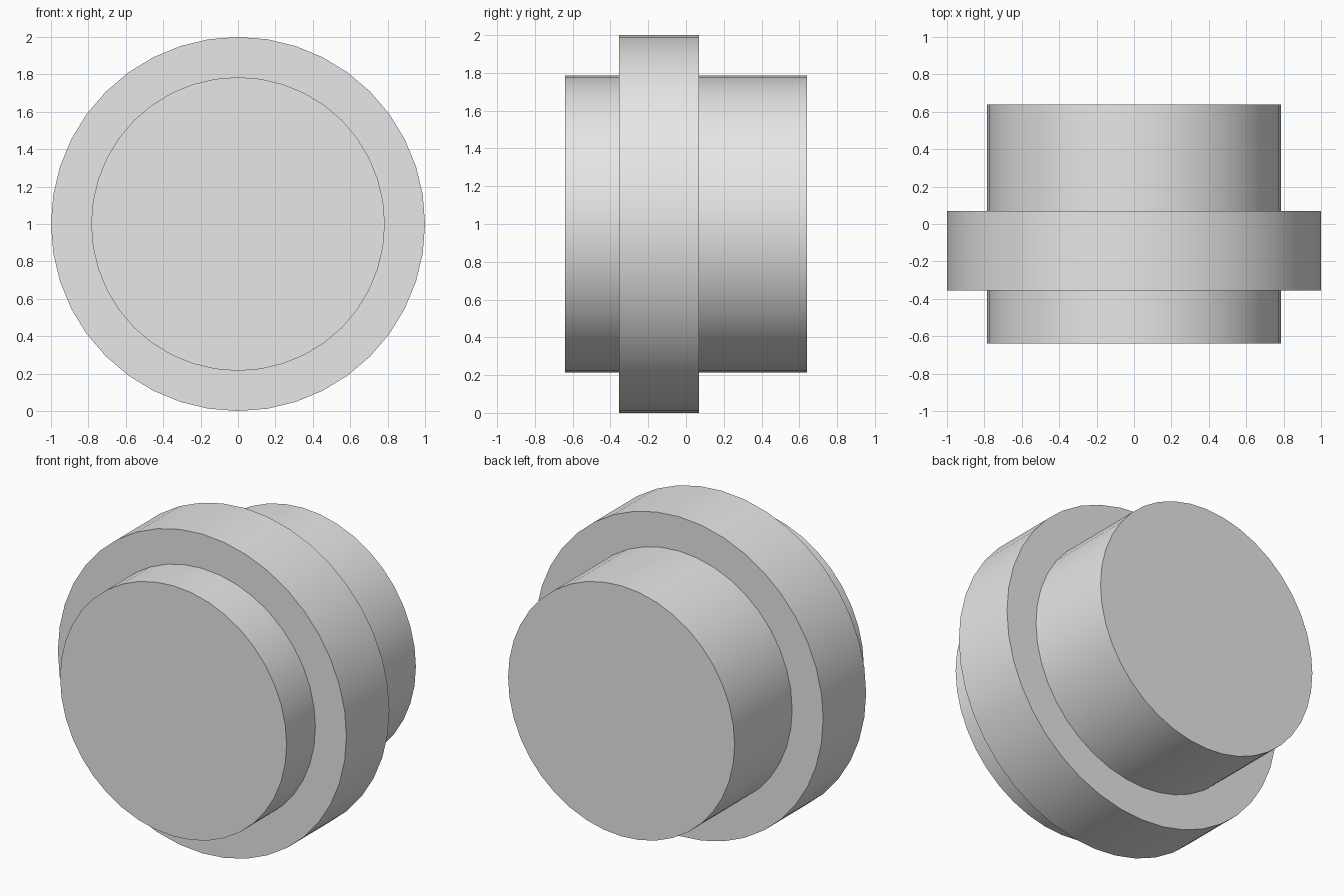
import bpy
import bmesh
import math
from mathutils import Matrix, Vector

if "Cube" in bpy.data.objects:
    bpy.data.objects.remove(bpy.data.objects["Cube"], do_unlink=True)

SIDES = 40
CORE_R, FLANGE_R = 0.785, 1.0
FRONT, FLANGE_FRONT, FLANGE_BACK, BACK = -0.64, -0.355, 0.07, 0.64

# Plain grey material
grey = bpy.data.materials.new("plain grey")
grey.use_nodes = True
colour = (0.8, 0.8, 0.8, 1.0)
grey.diffuse_color = colour
grey.node_tree.nodes["Principled BSDF"].inputs["Base Color"].default_value = colour

# Stepped outline as (radius, y), turned about the y axis
outline = [
    (CORE_R, FRONT), (CORE_R, FLANGE_FRONT),
    (FLANGE_R, FLANGE_FRONT), (FLANGE_R, FLANGE_BACK),
    (CORE_R, FLANGE_BACK), (CORE_R, BACK),
]

bm = bmesh.new()
rings = []
for radius, y in outline:
    angles = [2 * math.pi * i / SIDES for i in range(SIDES)]
    rings.append([bm.verts.new((radius * math.cos(a), y, radius * math.sin(a)))
                  for a in angles])

# Walls and shoulders
for ring, following in zip(rings, rings[1:]):
    for i in range(SIDES):
        j = (i + 1) % SIDES
        bm.faces.new((ring[i], ring[j], following[j], following[i]))

# Flat end caps
bm.faces.new(rings[0])
bm.faces.new(rings[-1])
bmesh.ops.recalc_face_normals(bm, faces=bm.faces)
bmesh.ops.transform(bm, matrix=Matrix.Translation(Vector((0, 0, FLANGE_R))), verts=bm.verts)

mesh = bpy.data.meshes.new("flanged_drum")
bm.to_mesh(mesh)
bm.free()
mesh.materials.append(grey)
drum = bpy.data.objects.new("flanged_drum", mesh)
bpy.context.collection.objects.link(drum)

# Smooth round walls with sharp steps
bpy.ops.object.select_all(action="DESELECT")
drum.select_set(True)
bpy.context.view_layer.objects.active = drum
bpy.ops.object.shade_smooth_by_angle(angle=math.radians(30))
